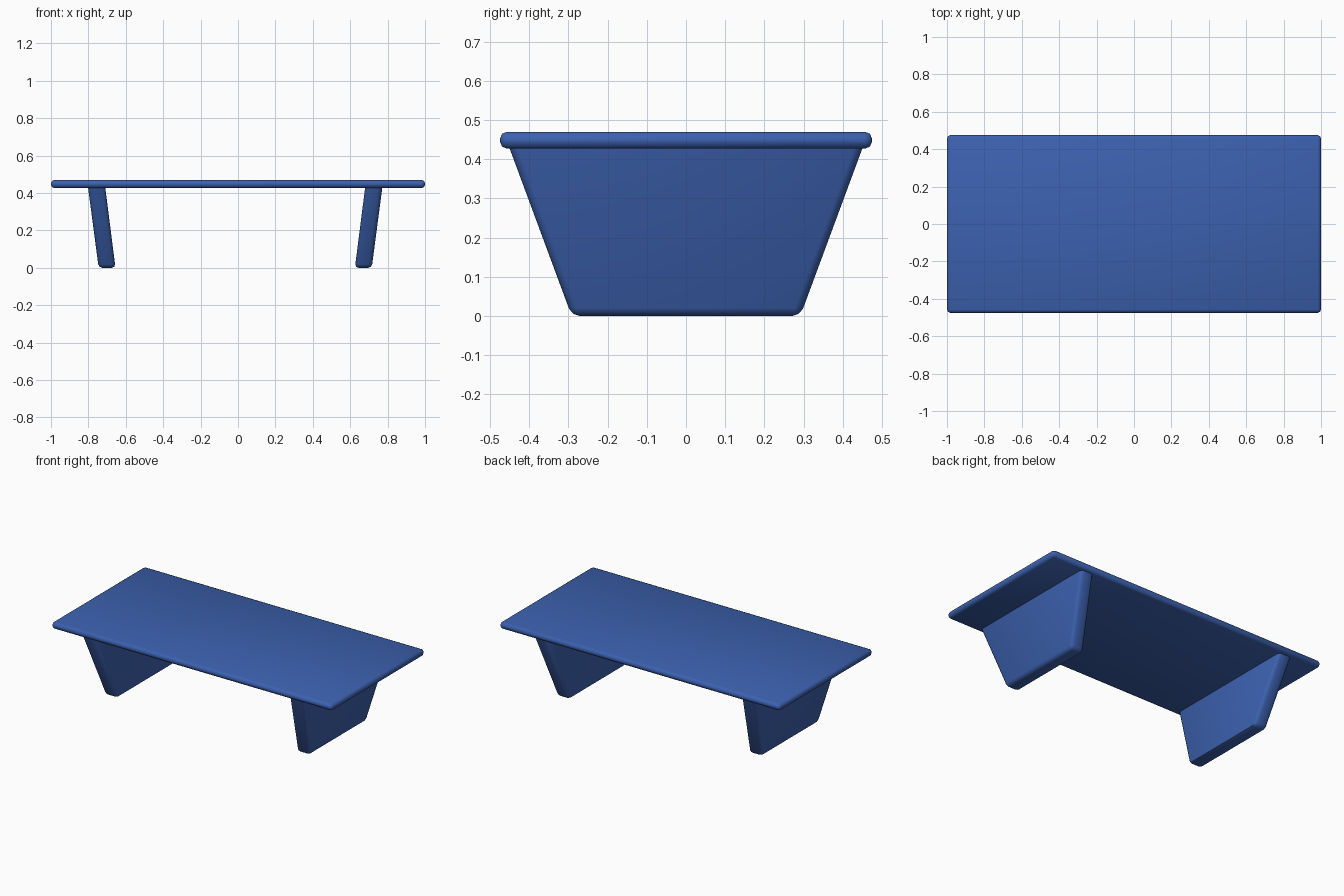
import bpy, bmesh
from math import radians

if "Cube" in bpy.data.objects:
    bpy.data.objects.remove(bpy.data.objects["Cube"])

blue = bpy.data.materials.new("blue")
blue.diffuse_color = (0.045, 0.12, 0.43, 1)
blue.use_nodes = True
blue.node_tree.nodes["Principled BSDF"].inputs["Base Color"].default_value = blue.diffuse_color


def tapered_block(name, bottom, top, bevel, skip_top=False):
    """Block between two rectangles (x centre, half x, half y, z), with rounded edges."""
    bm = bmesh.new()
    rings = []
    for cx, hx, hy, z in (bottom, top):
        rings.append([bm.verts.new((cx + sx * hx, sy * hy, z))
                      for sx, sy in ((-1, -1), (1, -1), (1, 1), (-1, 1))])
    low, high = rings
    bm.faces.new(low[::-1])
    bm.faces.new(high)
    for i in range(4):
        j = (i + 1) % 4
        bm.faces.new((low[i], low[j], high[j], high[i]))
    edges = [e for e in bm.edges
             if not (skip_top and all(v in high for v in e.verts))]
    bmesh.ops.bevel(bm, geom=edges, offset=bevel, segments=2, profile=0.5,
                    affect='EDGES', clamp_overlap=True)
    bmesh.ops.recalc_face_normals(bm, faces=bm.faces)
    mesh = bpy.data.meshes.new(name)
    bm.to_mesh(mesh)
    bm.free()
    mesh.materials.append(blue)
    obj = bpy.data.objects.new(name, mesh)
    bpy.context.collection.objects.link(obj)
    bpy.ops.object.select_all(action='DESELECT')
    obj.select_set(True)
    bpy.context.view_layer.objects.active = obj
    bpy.ops.object.shade_smooth_by_angle(angle=radians(50))
    return obj


# Tabletop slab
tapered_block("tabletop", (0, 1.0, 0.475, 0.427), (0, 1.0, 0.475, 0.47), 0.018)

# Splayed panel legs, the pair sitting slightly off centre
for name, x_bottom, x_top in (("left_leg", -0.70, -0.756), ("right_leg", 0.67, 0.726)):
    tapered_block(name, (x_bottom, 0.045, 0.292, 0.0), (x_top, 0.046, 0.452, 0.432),
                  0.02, skip_top=True)
